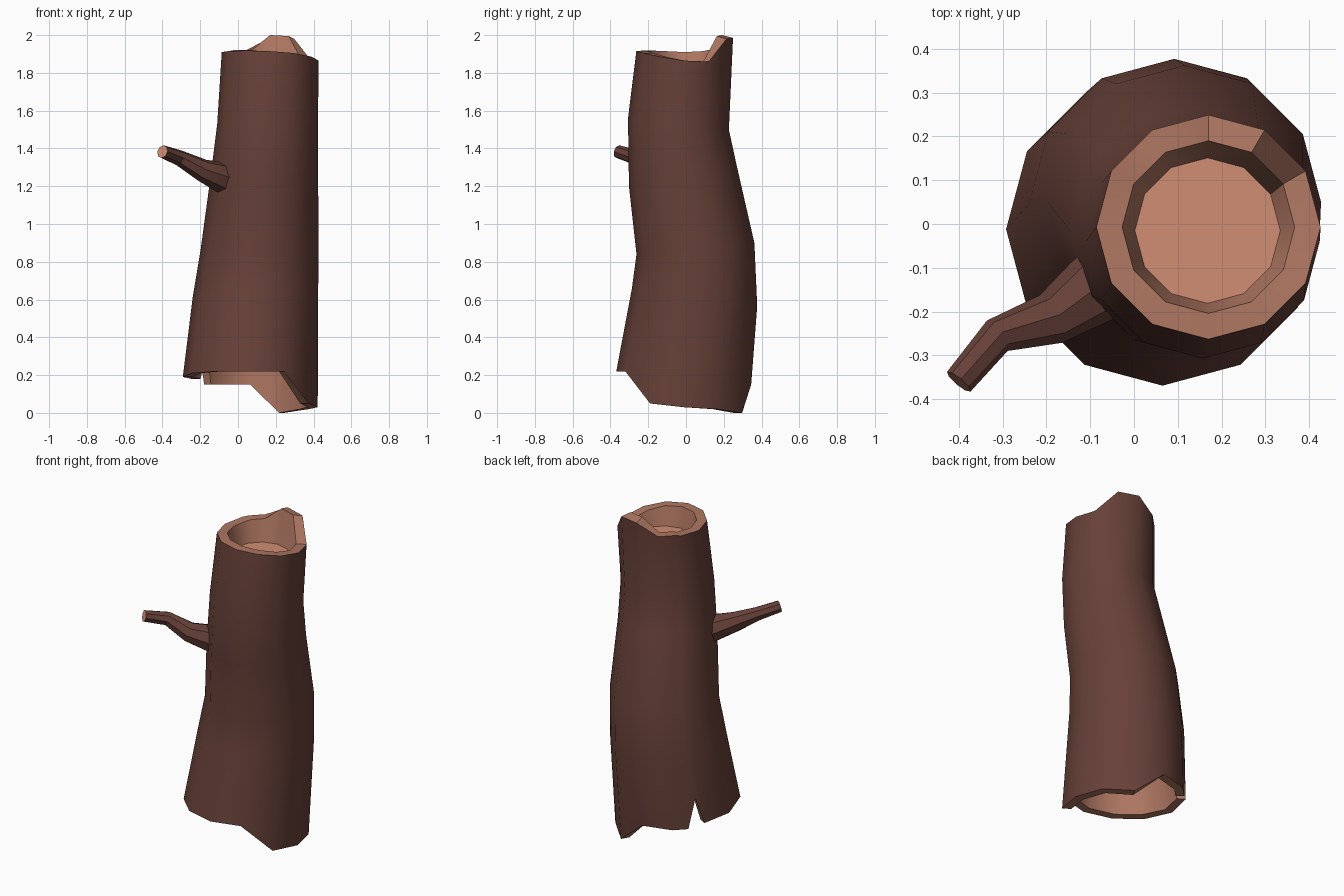
import bpy, bmesh, math
from mathutils import Vector

if "Cube" in bpy.data.objects:
    bpy.data.objects.remove(bpy.data.objects["Cube"])


def material(name, rgb):
    m = bpy.data.materials.new(name)
    m.diffuse_color = (*rgb, 1)
    m.use_nodes = True
    m.node_tree.nodes["Principled BSDF"].inputs["Base Color"].default_value = m.diffuse_color
    return m


bark = material("dark_bark", (0.135, 0.052, 0.040))
wood = material("inner_wood", (0.43, 0.185, 0.122))
pale = material("pale_cut_wood", (0.63, 0.27, 0.172))


def finish(name, bm, mats):
    bmesh.ops.recalc_face_normals(bm, faces=bm.faces)
    me = bpy.data.meshes.new(name)
    bm.to_mesh(me)
    bm.free()
    ob = bpy.data.objects.new(name, me)
    bpy.context.collection.objects.link(ob)
    for m in mats:
        me.materials.append(m)
    bpy.ops.object.select_all(action='DESELECT')
    ob.select_set(True)
    bpy.context.view_layer.objects.active = ob
    bpy.ops.object.shade_smooth_by_angle(angle=math.radians(38))
    return ob


def loft(rings, strip_mats, start_mat, end_mat):
    """Skin a list of equal point rings and close both ends."""
    bm = bmesh.new()
    rows = [[bm.verts.new(p) for p in r] for r in rings]
    n = len(rows[0])
    for a, b, mat in zip(rows, rows[1:], strip_mats):
        for j in range(n):
            k = (j + 1) % n
            bm.faces.new((a[j], a[k], b[k], b[j])).material_index = mat
    bm.faces.new(rows[0][::-1]).material_index = start_mat
    bm.faces.new(rows[-1]).material_index = end_mat
    return bm


# Trunk columns: 12 sides, plus two extra on one side for the split in the back
cols = [0, 1, 2, 3, 4, 4.5, 4.72, 5, 6, 7, 8, 9, 10, 11]
bottom_z = [.03, .02, .0, .15, .15, .15, .34, .18, .19, .21, .22, .22, .22, .05]
top_z = [1.865, 1.86, 1.98, 1.985, 1.92, 1.92, 1.92, 1.915, 1.91, 1.915, 1.918, 1.915, 1.905, 1.885]


def unit(u):
    i = math.floor(u)
    a, b = (Vector((math.cos(k * math.pi / 6), math.sin(k * math.pi / 6))) for k in (i, i + 1))
    return a.lerp(b, u - i)


def ring(cx, cy, r, z, tilt=0.0):
    """z is a height, or a list with one height per column."""
    out = []
    for j, u in enumerate(cols):
        d = unit(u)
        h = z[j] if isinstance(z, list) else z + tilt * d.y
        out.append((cx + r * d.x, cy + r * d.y, h))
    return out


inner_top_z = [z + (0.015 if z > 1.95 else 0.0) for z in top_z]
rings = [
    ring(.08, .01, .275, .45),
    ring(.065, -.012, .305, bottom_z),
    ring(.065, -.012, .357, bottom_z),
    ring(.092, .045, .332, .61, -.045),
    ring(.115, .05, .312, .87, .03),
    ring(.14, -.018, .284, 1.26, .06),
    ring(.157, -.04, .267, 1.53, -.03),
    ring(.17, -.007, .256, top_z),
    ring(.17, -.007, .197, inner_top_z),
    ring(.168, -.015, .166, 1.79),
]
trunk = finish("hollow_trunk", loft(rings, [1, 1, 0, 0, 0, 0, 0, 1, 1], 1, 2), [bark, wood, pale])

# Broken side branch: tapered bent tube with a pale cut end
path = [((-.02, -.10, 1.225), .09), ((-.10, -.155, 1.25), .08), ((-.19, -.217, 1.285), .06),
        ((-.312, -.255, 1.35), .042), ((-.40, -.36, 1.383), .035)]
pts = [Vector(p) for p, r in path]
tube = []
for i, (p, r) in enumerate(path):
    t = (pts[min(i + 1, len(pts) - 1)] - pts[max(i - 1, 0)]).normalized()
    side = t.cross(Vector((0, 0, 1))).normalized()
    up = side.cross(t)
    tube.append([pts[i] + r * (math.cos(k * math.pi / 4) * side + math.sin(k * math.pi / 4) * up)
                 for k in range(8)])
bm = loft(tube, [0] * 4, 0, 1)
branch = finish("side_branch", bm, [bark, pale])
for p in branch.data.polygons:
    p.use_smooth = True
bpy.context.view_layer.objects.active = branch
bpy.ops.object.shade_smooth_by_angle(angle=math.radians(50))
